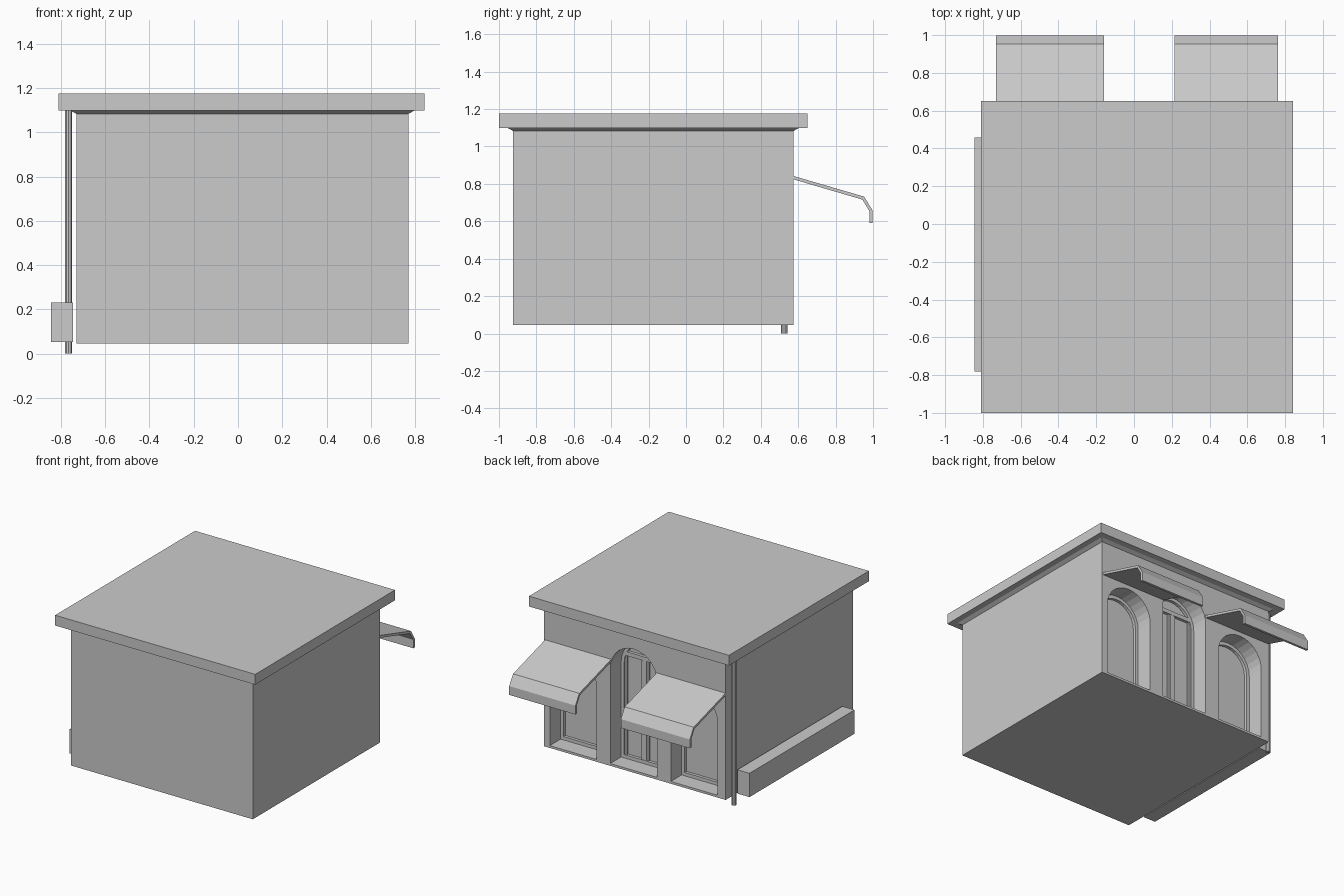
import bpy, bmesh, math
from mathutils import Vector

if "Cube" in bpy.data.objects:
    bpy.data.objects.remove(bpy.data.objects["Cube"])


def make(name, bm):
    bmesh.ops.recalc_face_normals(bm, faces=bm.faces)
    me = bpy.data.meshes.new(name)
    bm.to_mesh(me)
    bm.free()
    ob = bpy.data.objects.new(name, me)
    bpy.context.collection.objects.link(ob)
    return ob


def box(name, lo, hi):
    bm = bmesh.new()
    bmesh.ops.create_cube(bm, size=1)
    for v in bm.verts:
        v.co = Vector([(a + b) / 2 + c * (b - a) for a, b, c in zip(lo, hi, v.co)])
    return make(name, bm)


def prism(name, points, offset):
    bm = bmesh.new()
    f = bm.faces.new([bm.verts.new(p) for p in points])
    r = bmesh.ops.extrude_face_region(bm, geom=[f])
    bmesh.ops.translate(bm, vec=offset,
                        verts=[g for g in r["geom"] if isinstance(g, bmesh.types.BMVert)])
    return make(name, bm)


def arch(cx, half, z0, spring, y, n=14):
    """Arched outline in the xz plane."""
    pts = [(cx - half, y, z0), (cx + half, y, z0)]
    return pts + [(cx + half * math.cos(math.pi * i / n), y,
                   spring + half * math.sin(math.pi * i / n)) for i in range(n + 1)]


def arch_frame(name, cx, half, z0, spring, y, width, depth):
    """Ring between an arched outline and a smaller one, with thickness."""
    a = arch(cx, half, z0, spring, y)
    b = arch(cx, half - width, z0 + width, spring, y)
    bm = bmesh.new()
    rings = [[bm.verts.new((p[0], p[1] + dy, p[2])) for p in pts]
             for pts, dy in ((a, 0), (b, 0), (b, depth), (a, depth))]
    n = len(a)
    for k in range(4):
        r, s = rings[k], rings[(k + 1) % 4]
        for i in range(n):
            bm.faces.new((r[i], r[(i + 1) % n], s[(i + 1) % n], s[i]))
    return make(name, bm)


# Main body
BACK, DEPTH, MID, HALF, SILL = 0.575, 0.15, 0.03, 0.193, 0.062
body = box("body", (-0.73, -0.925, 0.045), (0.77, BACK, 1.09))

# Arched openings on the back: window, door, window
openings = (("left_window", MID + 0.5, 0.60), ("door", MID, 0.775),
            ("right_window", MID - 0.5, 0.60))
for name, cx, spring in openings:
    cutter = prism(name + "_cutter", arch(cx, HALF, SILL, spring, BACK - DEPTH),
                   (0, DEPTH + 0.1, 0))
    cutter.hide_render = True
    cutter.hide_set(True)
    mod = body.modifiers.new(name, "BOOLEAN")
    mod.operation = "DIFFERENCE"
    mod.solver = "EXACT"
    mod.object = cutter
    arch_frame(name + "_frame", cx, HALF, SILL, spring, BACK - DEPTH, 0.025, 0.022)

# Door mullion, transom and leaf frames
y0 = BACK - DEPTH
box("door_mullion", (MID - 0.015, y0, SILL + 0.02), (MID + 0.015, y0 + 0.02, 0.83))
box("door_transom", (MID - 0.165, y0, 0.83), (MID + 0.165, y0 + 0.022, 0.86))
for s in (-1, 1):
    for u, w in ((0.02, 0.01), (0.16, 0.01)):
        x = MID + s * u
        box("door_stile", (x - w, y0, SILL + 0.02), (x + w, y0 + 0.014, 0.83))

# Cornice flare under the roof
bm = bmesh.new()
rings = []
for grow, z in ((0.0, 1.083), (0.03, 1.10)):
    rings.append([bm.verts.new((x, y, z)) for x, y in (
        (-0.73 - grow, -0.925 - grow), (0.77 + grow, -0.925 - grow),
        (0.77 + grow, 0.575 + grow), (-0.73 - grow, 0.575 + grow))])
for i in range(4):
    j = (i + 1) % 4
    bm.faces.new((rings[0][i], rings[0][j], rings[1][j], rings[1][i]))
bm.faces.new(rings[0])
bm.faces.new(rings[1])
make("cornice", bm)

# Roof slab
box("roof", (-0.81, -1.0, 1.098), (0.842, 0.65, 1.175))

# Awnings: bent sheet with a hanging front flap
top = [(BACK, 0.842), (0.952, 0.732), (0.998, 0.658), (0.998, 0.592)]
under = [(0.980, 0.592), (0.980, 0.655), (0.943, 0.716), (BACK, 0.824)]
for name, x0, x1 in (("left_awning", 0.215, 0.762), ("right_awning", -0.73, -0.16)):
    prism(name, [(x0, y, z) for y, z in top + under], (x1 - x0, 0, 0))

# Side planter
box("planter", (-0.845, -0.782, 0.052), (-0.745, 0.458, 0.23))

# Downpipe
bpy.ops.mesh.primitive_cylinder_add(vertices=10, radius=0.017, depth=1.1,
                                    location=(-0.765, 0.525, 0.55))
bpy.context.object.name = "downpipe"
bpy.ops.object.shade_smooth_by_angle()
